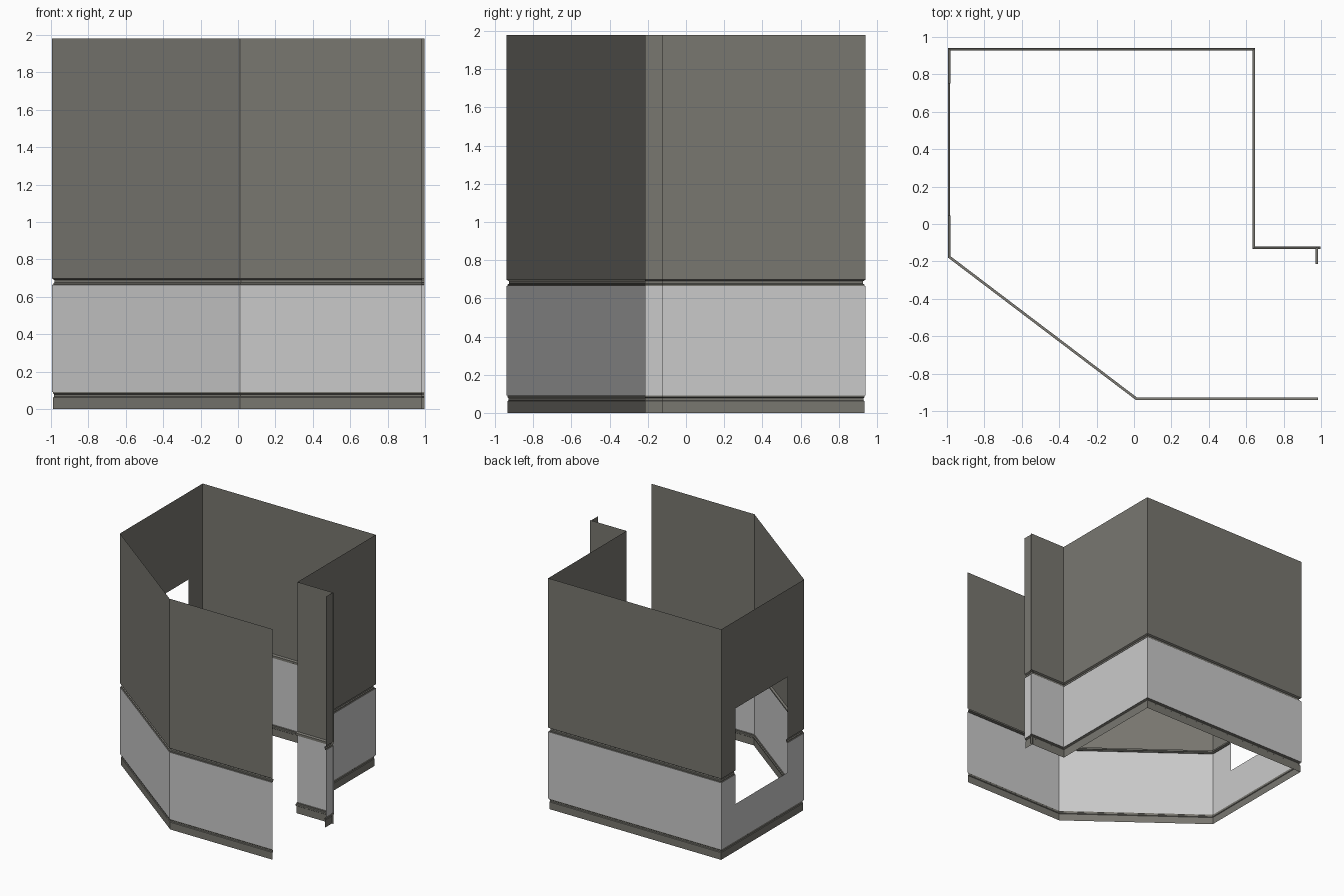
import bpy, bmesh
from mathutils import Vector

if "Cube" in bpy.data.objects:
    bpy.data.objects.remove(bpy.data.objects["Cube"])


def material(name, rgb):
    m = bpy.data.materials.new(name)
    m.diffuse_color = (*rgb, 1)
    m.use_nodes = True
    m.node_tree.nodes["Principled BSDF"].inputs["Base Color"].default_value = m.diffuse_color
    return m


DARK = material("warm dark grey", (0.19, 0.185, 0.163))
LIGHT = material("light grey", (0.59, 0.59, 0.59))

# Plan of the walls, counter-clockwise so the room lies to the left
WIN_Y = (0.75, 0.045)            # window opening along the left wall
WIN_Z = (0.41, 1.23)
main = [(0.996, -0.12), (0.648, -0.12), (0.648, 0.941), (-0.994, 0.941),
        (-0.994, WIN_Y[0]), (-0.994, WIN_Y[1]), (-0.994, -0.18),
        (0.01, -0.941), (0.984, -0.941)]
stub = [(0.984, -0.215), (0.984, -0.12)]
WINDOW_SEG = 4                   # index of the path segment holding the window


def offset(path, d):
    """Shift a path to its left by d, with mitred corners."""
    pts = [Vector(p) for p in path]
    normals = []
    for a, b in zip(pts, pts[1:]):
        t = (b - a).normalized()
        normals.append(Vector((-t.y, t.x)))
    out = []
    for i, p in enumerate(pts):
        n0 = normals[max(i - 1, 0)]
        n1 = normals[min(i, len(normals) - 1)]
        out.append(p + (n0 + n1) * (d / (1 + n0.dot(n1))))
    return out


def sweep(name, path, profile, mat):
    """Sweep a (depth, height) profile along the plan, leaving the window open."""
    bm = bmesh.new()
    rows = [[bm.verts.new((p.x, p.y, z)) for p in offset(path, d)] for d, z in profile]
    for r, (lo, hi) in enumerate(zip(rows, rows[1:])):
        mid = (profile[r][1] + profile[r + 1][1]) / 2
        for i in range(len(path) - 1):
            if path is main and i == WINDOW_SEG and WIN_Z[0] < mid < WIN_Z[1]:
                continue
            bm.faces.new((lo[i + 1], lo[i], hi[i], hi[i + 1]))
    mesh = bpy.data.meshes.new(name)
    bm.to_mesh(mesh)
    bm.free()
    mesh.materials.append(mat)
    ob = bpy.data.objects.new(name, mesh)
    bpy.context.collection.objects.link(ob)
    return ob


# Cross-section of each horizontal band
bands = [
    ("baseboard", [(0.006, 0), (0.006, 0.062), (0.011, 0.066), (0.011, 0.078),
                   (0.005, 0.083), (0.005, 0.09), (0, 0.092)], DARK),
    ("lower_panel", [(0, 0.092), (0, WIN_Z[0]), (0, 0.664)], LIGHT),
    ("chair_rail", [(0, 0.664), (0.007, 0.666), (0.007, 0.673), (0.014, 0.677),
                    (0.014, 0.690), (0.006, 0.694), (0, 0.698)], DARK),
    ("upper_wall", [(0, 0.698), (0, WIN_Z[1]), (0, 1.98)], DARK),
]
for name, profile, mat in bands:
    sweep(name, main, profile, mat)
    sweep("door_return_" + name, stub, profile, mat)
